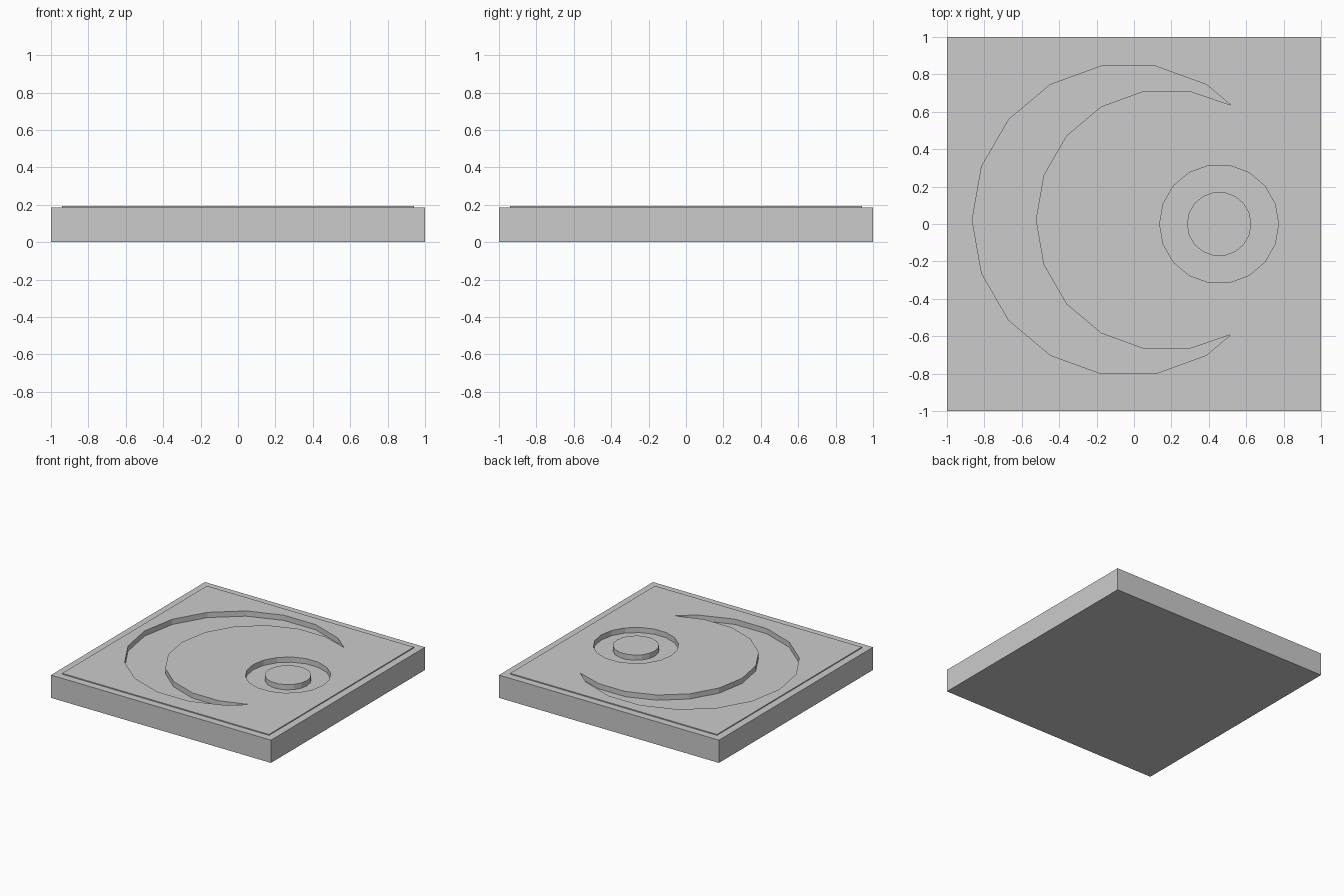
import bpy
import bmesh
from math import cos, sin, radians

old = bpy.data.objects.get("Cube")
if old:
    bpy.data.objects.remove(old, do_unlink=True)

SHOULDER, TOP, FLOOR = 0.187, 0.195, 0.152
STEP = 20  # degrees per facet, giving 18-sided circles

stone = bpy.data.materials.new("light_grey")
stone.use_nodes = True
grey = (0.6, 0.6, 0.6, 1)
stone.diffuse_color = grey
stone.node_tree.nodes["Principled BSDF"].inputs["Base Color"].default_value = grey


def arc(cx, cy, r, start, end):
    step = STEP if end > start else -STEP
    return [(cx + r * cos(radians(a)), cy + r * sin(radians(a)))
            for a in range(start, end + step, step)]


def square(h):
    return [(-h, -h), (h, -h), (h, h), (-h, h)]


bm = bmesh.new()


def loop(points, z):
    return [bm.verts.new((x, y, z)) for x, y in points]


def bridge(a, b):
    for i in range(len(a)):
        j = (i + 1) % len(a)
        bm.faces.new((a[i], a[j], b[j], b[i]))


def fill(*loops):
    """Cap one outline, leaving any inner outlines open."""
    edges = []
    for vs in loops:
        for i, v in enumerate(vs):
            w = vs[(i + 1) % len(vs)]
            edges.append(bm.edges.get((v, w)) or bm.edges.new((v, w)))
    bmesh.ops.triangle_fill(bm, use_beauty=True, use_dissolve=False,
                            edges=edges, normal=(0, 0, 1))


# Outlines of the sunken crescent, the sunken ring and its centre disc
CY = 0.022
crescent = ([(0.517, CY + 0.614)] + arc(-0.03, CY, 0.835, 60, 300)
            + [(0.517, CY - 0.614)] + arc(0.175, CY, 0.70, 280, 80))
ring = arc(0.455, 0, 0.318, 0, 340)
disc = arc(0.455, 0, 0.172, 0, 340)

# Slab sides, shoulder and raised panel edge
base = loop(square(1), 0)
rim = loop(square(1), SHOULDER)
panel_low = loop(square(0.94), SHOULDER)
panel = loop(square(0.94), TOP)
bm.faces.new(base[::-1])
for a, b in ((base, rim), (rim, panel_low), (panel_low, panel)):
    bridge(a, b)

# Walls of the recesses
tops, floors = [], []
for outline in (crescent, ring, disc):
    tops.append(loop(outline, TOP))
    floors.append(loop(outline, FLOOR))
    bridge(tops[-1], floors[-1])

# Panel top, recess floors and disc top
fill(panel, tops[0], tops[1])
fill(floors[0])
fill(floors[1], floors[2])
bm.faces.new(tops[2])

# Tidy the flat triangles and turn all faces outward
bmesh.ops.recalc_face_normals(bm, faces=bm.faces[:])
mesh = bpy.data.meshes.new("carved_tile")
bm.to_mesh(mesh)
bm.free()
mesh.materials.append(stone)
tile = bpy.data.objects.new("carved_tile", mesh)
bpy.context.collection.objects.link(tile)
